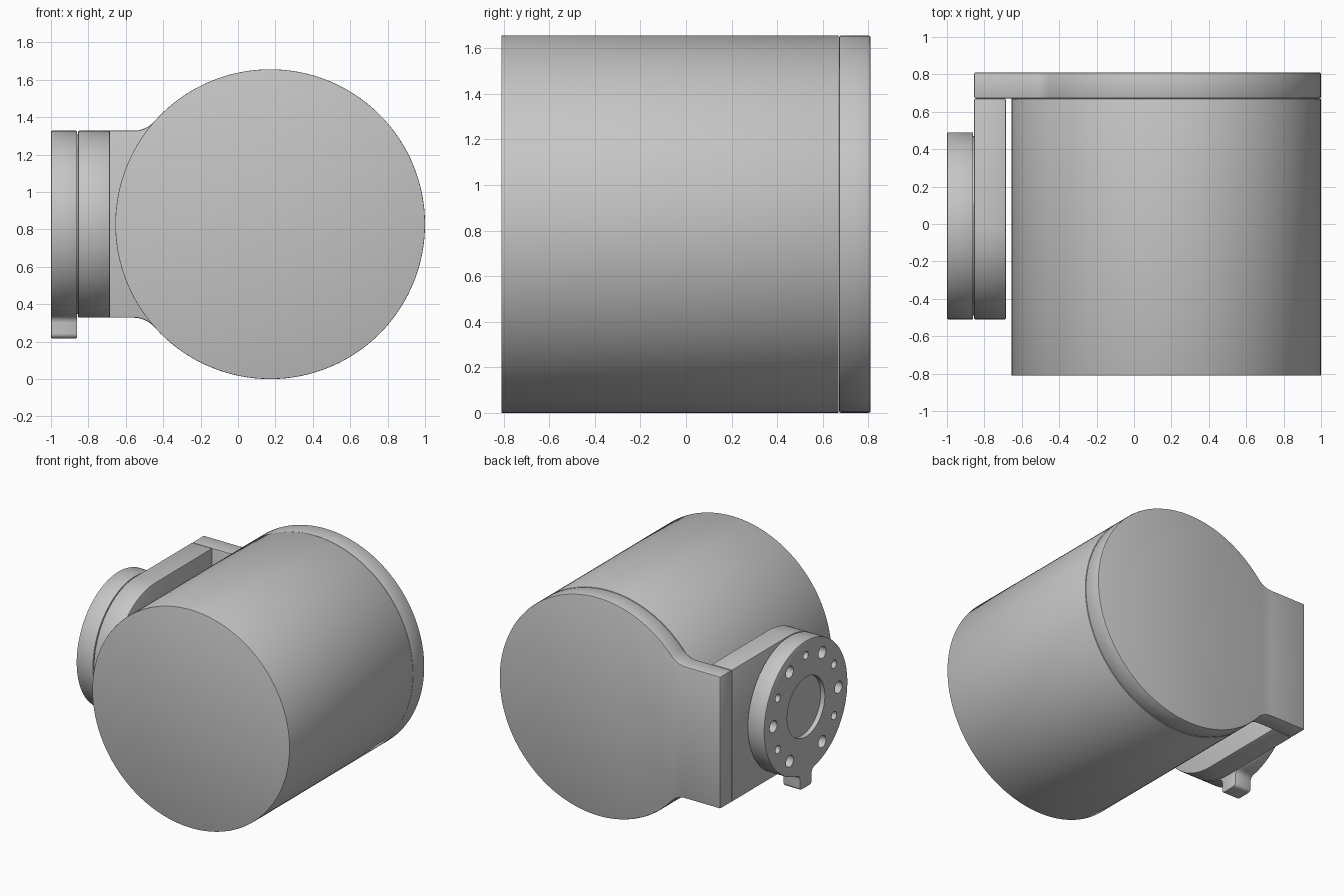
import bpy, bmesh
from math import sin, cos, atan2, sqrt, radians, pi

cube = bpy.data.objects.get("Cube")
if cube:
    bpy.data.objects.remove(cube, do_unlink=True)

grey = bpy.data.materials.new("Satin grey")
grey.use_nodes = True
COLOUR = (0.56, 0.56, 0.56, 1)
grey.diffuse_color = COLOUR
grey.node_tree.nodes["Principled BSDF"].inputs["Base Color"].default_value = COLOUR

DRUM_X, MID_Z, DRUM_R = 0.172, 0.828, 0.828
FLANGE_Y, FLANGE_R = -0.01, 0.5
ARM_OUT, ARM_IN = -0.855, -0.685


def arc(cu, cw, r, a0, a1, n):
    """Points on an arc, angles in radians."""
    return [(cu + r * cos(a0 + (a1 - a0) * i / n),
             cw + r * sin(a0 + (a1 - a0) * i / n)) for i in range(n + 1)]


def circle(cu, cw, r, n):
    return arc(cu, cw, r, 0, 2 * pi, n)[:-1]


def add_prism(bm, pts, axis, lo, hi):
    """Extrude a 2D outline along x (outline in y, z) or y (outline in x, z)."""
    def ring(t):
        return [bm.verts.new((t, u, w) if axis == "x" else (u, t, w)) for u, w in pts]
    a, b = ring(lo), ring(hi)
    bm.faces.new(a)
    bm.faces.new(b)
    for i in range(len(pts)):
        j = (i + 1) % len(pts)
        bm.faces.new((a[i], a[j], b[j], b[i]))


def make_object(name, prisms):
    bm = bmesh.new()
    for p in prisms:
        add_prism(bm, *p)
    bmesh.ops.recalc_face_normals(bm, faces=bm.faces)
    mesh = bpy.data.meshes.new(name)
    bm.to_mesh(mesh)
    bm.free()
    mesh.materials.append(grey)
    obj = bpy.data.objects.new(name, mesh)
    bpy.context.collection.objects.link(obj)
    return obj


def finish(obj, bevel=0.0, cutter=None):
    """Soften the rims, drill the holes and set the shading."""
    bpy.ops.object.select_all(action="DESELECT")
    bpy.context.view_layer.objects.active = obj
    obj.select_set(True)
    if bevel:
        mod = obj.modifiers.new("Soft rims", "BEVEL")
        mod.width, mod.segments = bevel, 2
        mod.limit_method, mod.angle_limit = "ANGLE", radians(40)
        bpy.ops.object.modifier_apply(modifier=mod.name)
    if cutter:
        mod = obj.modifiers.new("Holes", "BOOLEAN")
        mod.operation, mod.solver, mod.object = "DIFFERENCE", "EXACT", cutter
        bpy.ops.object.modifier_apply(modifier=mod.name)
        bpy.data.objects.remove(cutter, do_unlink=True)
    bpy.ops.object.shade_smooth_by_angle(angle=radians(30))


# Main drum
finish(make_object("drum", [(circle(DRUM_X, MID_Z, DRUM_R, 128), "y", -0.81, 0.67)]), 0.003)

# Back plate: disc that flows through fillets into a square tab on the right
FILLET = 0.15
dz = FLANGE_R + FILLET
dx = sqrt((DRUM_R + FILLET) ** 2 - dz ** 2)
turn = atan2(dz, -dx)
upper = arc(DRUM_X, MID_Z, DRUM_R, 0, turn, 56)
upper += arc(DRUM_X - dx, MID_Z + dz, FILLET, turn - pi, -pi / 2, 10)[1:]
upper.append((ARM_OUT, MID_Z + FLANGE_R))
lower = [(x, 2 * MID_Z - z) for x, z in reversed(upper[1:])]
finish(make_object("back_plate", [(upper + lower, "y", 0.672, 0.81)]), 0.008)

# Side arm with a round front end
outline = arc(FLANGE_Y, MID_Z, FLANGE_R, pi / 2, 3 * pi / 2, 64)
outline += [(0.67, MID_Z - FLANGE_R), (0.67, MID_Z + FLANGE_R)]
finish(make_object("side_arm", [(outline, "x", ARM_OUT, ARM_IN)]), 0.006)

# Tool flange with a small locating lug underneath
LUG, LUG_FILLET, ROUND, LUG_LOW = 0.072, 0.04, 0.025, -0.61
fu = LUG + LUG_FILLET
fw = -sqrt((FLANGE_R + LUG_FILLET) ** 2 - fu ** 2)
start = atan2(fw, fu)
half = arc(0, 0, FLANGE_R, pi / 2, start, 64)
half += arc(fu, fw, LUG_FILLET, start + pi, pi, 6)[1:]
half += arc(LUG - ROUND, LUG_LOW + ROUND, ROUND, 0, -pi / 2, 6)
half += [(-u, w) for u, w in reversed(half[1:])]
outline = [(FLANGE_Y + u, MID_Z + w) for u, w in half]
flange = make_object("tool_flange", [(outline, "x", -1.0, -0.86)])

# Centre recess and a ring of alternating large and small holes
cuts = [(circle(FLANGE_Y, MID_Z, 0.226, 64), "x", -1.1, -0.965)]
for i in range(12):
    if i == 11:
        continue
    a = radians(240 - 30 * i)
    r = 0.03 if i % 2 else 0.045
    u, w = FLANGE_Y - 0.39 * cos(a), MID_Z + 0.39 * sin(a)
    cuts.append((circle(u, w, r, 24), "x", -1.1, -0.9))
cutter = make_object("hole_cutter", cuts)
cutter.hide_render = True
finish(flange, 0.006, cutter)

# Short spigot joining flange and arm
finish(make_object("flange_spigot",
                   [(circle(FLANGE_Y, MID_Z, 0.48, 64), "x", -0.87, -0.85)]))
